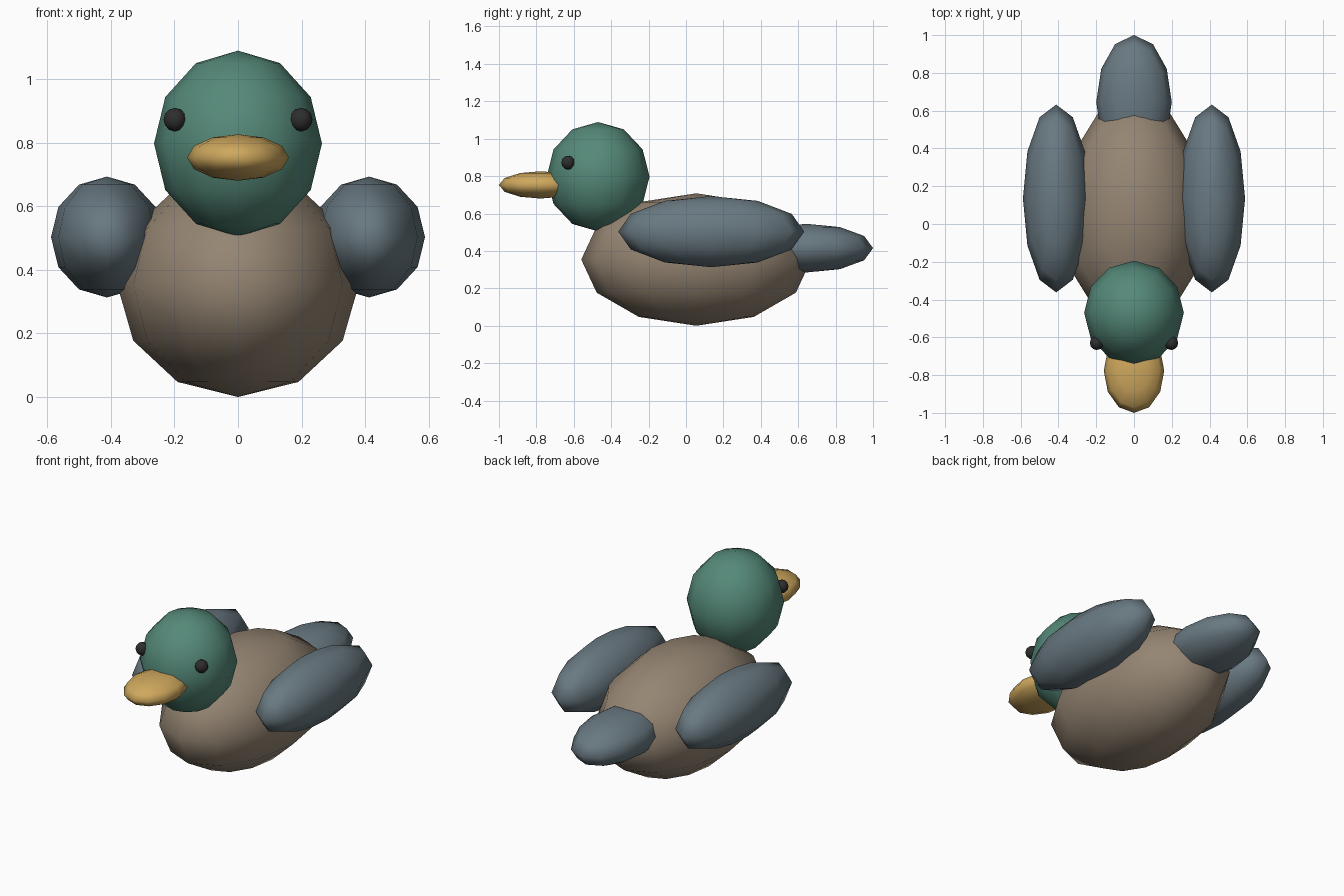
import bpy

cube = bpy.data.objects.get("Cube")
if cube:
    bpy.data.objects.remove(cube, do_unlink=True)


def material(name, colour):
    mat = bpy.data.materials.new(name)
    mat.use_nodes = True
    mat.diffuse_color = (*colour, 1)
    bsdf = next(n for n in mat.node_tree.nodes if n.type == 'BSDF_PRINCIPLED')
    bsdf.inputs["Base Color"].default_value = (*colour, 1)
    return mat


def ellipsoid(name, centre, radii, mat):
    """Low-poly smooth ellipsoid with upright poles."""
    bpy.ops.mesh.primitive_uv_sphere_add(segments=12, ring_count=6, radius=1, location=centre)
    obj = bpy.context.object
    obj.name = name
    obj.scale = radii
    bpy.ops.object.transform_apply(location=False, rotation=False, scale=True)
    bpy.ops.object.shade_smooth()
    obj.data.materials.append(mat)
    return obj


brown = material("brown", (0.30, 0.235, 0.17))
green = material("green", (0.09, 0.25, 0.19))
slate = material("slate_blue", (0.14, 0.19, 0.22))
gold = material("gold", (0.62, 0.39, 0.11))
black = material("black", (0.027, 0.027, 0.027))

# Central parts
ellipsoid("body", (0, 0.055, 0.354), (0.38, 0.615, 0.354), brown)
ellipsoid("head", (0, -0.47, 0.797), (0.264, 0.275, 0.292), green)
ellipsoid("beak", (0, -0.777, 0.753), (0.16, 0.223, 0.073), gold)
ellipsoid("tail", (0, 0.645, 0.415), (0.2, 0.355, 0.13), slate)

# Paired parts
for side, sign in (("left", 1), ("right", -1)):
    ellipsoid(f"{side}_wing", (sign * 0.412, 0.135, 0.503), (0.176, 0.497, 0.19), slate)
    ellipsoid(f"{side}_eye", (sign * 0.198, -0.63, 0.872), (0.036, 0.037, 0.037), black)
